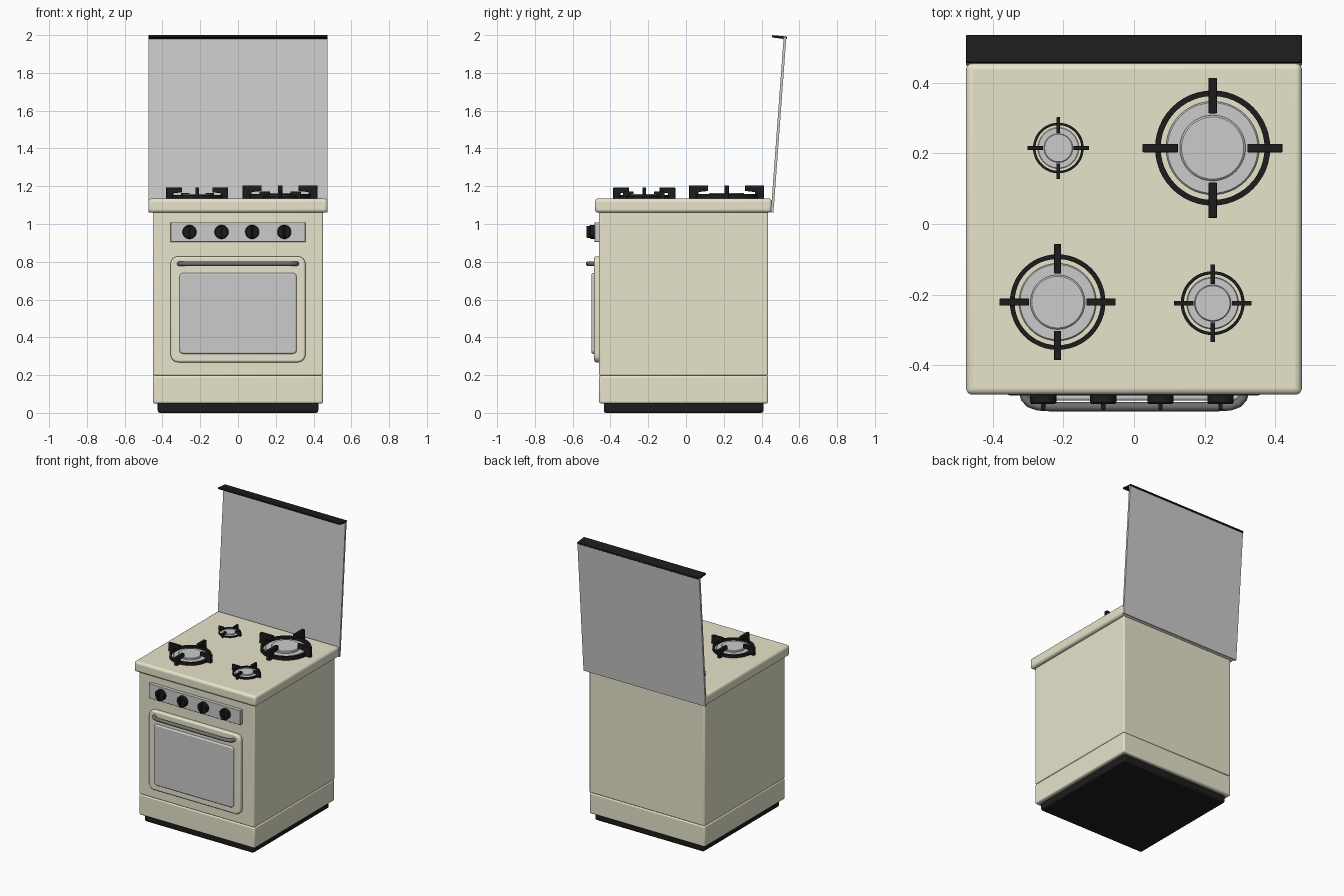
import bpy, bmesh, math
from mathutils import Matrix, Vector

if "Cube" in bpy.data.objects:
    bpy.data.objects.remove(bpy.data.objects["Cube"])


def material(name, color):
    m = bpy.data.materials.new(name)
    m.diffuse_color = (*color, 1)
    m.use_nodes = True
    m.node_tree.nodes["Principled BSDF"].inputs["Base Color"].default_value = m.diffuse_color
    return m


CREAM = material("cream_enamel", (0.80, 0.78, 0.60))
BLACK = material("black_iron", (0.012, 0.012, 0.012))
STEEL = material("dark_steel", (0.16, 0.16, 0.16))


def finish(name, bm, mat=None, bevel=0.0, segments=3):
    bmesh.ops.recalc_face_normals(bm, faces=bm.faces)
    me = bpy.data.meshes.new(name)
    bm.to_mesh(me)
    bm.free()
    ob = bpy.data.objects.new(name, me)
    bpy.context.collection.objects.link(ob)
    if mat:
        me.materials.append(mat)
    if bevel:
        b = ob.modifiers.new("bevel", "BEVEL")
        b.width, b.segments = bevel, segments
        b.limit_method, b.angle_limit = "ANGLE", math.radians(40)
    bpy.ops.object.select_all(action="DESELECT")
    ob.select_set(True)
    bpy.context.view_layer.objects.active = ob
    bpy.ops.object.shade_smooth_by_angle(angle=math.radians(35))
    return ob


def add_box(bm, lo, hi):
    lo, hi = Vector(lo), Vector(hi)
    mtx = Matrix.Translation((lo + hi) / 2) @ Matrix.Diagonal((*(hi - lo), 1))
    bmesh.ops.create_cube(bm, size=1, matrix=mtx)


def box(name, lo, hi, mat=None, bevel=0.0, segments=3):
    bm = bmesh.new()
    add_box(bm, lo, hi)
    return finish(name, bm, mat, bevel, segments)


def prism(bm, points, offset):
    face = bm.faces.new([bm.verts.new(p) for p in points])
    ret = bmesh.ops.extrude_face_region(bm, geom=[face], use_keep_orig=True)
    verts = [v for v in ret["geom"] if isinstance(v, bmesh.types.BMVert)]
    bmesh.ops.translate(bm, verts=verts, vec=offset)


def front_plate(name, hx, z0, z1, r, y_front, y_back, mat=None, bevel=0.005):
    """Plate with rounded corners facing -y."""
    pts = []
    for i, (sx, cz) in enumerate([(1, z1 - r), (-1, z1 - r), (-1, z0 + r), (1, z0 + r)]):
        for k in range(7):
            a = math.radians(90 * i + 15 * k)
            pts.append((sx * (hx - r) + r * math.cos(a), y_front, cz + r * math.sin(a)))
    bm = bmesh.new()
    prism(bm, pts, (0, y_back - y_front, 0))
    return finish(name, bm, mat, bevel)


def lathe(name, profile, loc, mat=None, closed=False, steps=48, rot=Matrix()):
    """Spin (radius, height) points about the local z axis."""
    bm = bmesh.new()
    vs = [bm.verts.new((r, 0, z)) for r, z in profile]
    es = [bm.edges.new(p) for p in zip(vs, vs[1:] + vs[:1] if closed else vs[1:])]
    bmesh.ops.spin(bm, geom=vs + es, cent=(0, 0, 0), axis=(0, 0, 1),
                   angle=math.tau, steps=steps, use_merge=True)
    bmesh.ops.remove_doubles(bm, verts=bm.verts, dist=1e-5)
    bmesh.ops.transform(bm, matrix=Matrix.Translation(loc) @ rot, verts=bm.verts)
    return finish(name, bm, mat)


# Cabinet
box("base_plinth", (-0.425, -0.435, 0), (0.425, 0.41, 0.07), BLACK, 0.012)
box("lower_drawer", (-0.45, -0.46, 0.05), (0.45, 0.435, 0.197), CREAM, 0.01)
box("body", (-0.45, -0.46, 0.197), (0.45, 0.435, 1.07), CREAM, 0.008)
box("cooktop", (-0.475, -0.483, 1.06), (0.475, 0.455, 1.135), CREAM, 0.018, 4)

# Oven door, window and control panel
front_plate("oven_door", 0.357, 0.268, 0.828, 0.04, -0.486, -0.45, CREAM, 0.01)
front_plate("oven_window", 0.31, 0.313, 0.74, 0.02, -0.50, -0.47, None, 0.008)
box("control_panel", (-0.357, -0.484, 0.905), (0.357, -0.45, 1.008), None, 0.003)

# Door handle: bent bar
cu = bpy.data.curves.new("door_handle_path", "CURVE")
cu.dimensions, cu.bevel_depth, cu.bevel_resolution = "3D", 0.013, 3
cu.use_fill_caps = True
path = [(0.312, -0.475), (0.308, -0.493), (0.295, -0.507), (0.272, -0.515), (0.24, -0.517)]
path = [(-x, y) for x, y in path] + path[::-1]
sp = cu.splines.new("POLY")
sp.points.add(len(path) - 1)
for p, (x, y) in zip(sp.points, path):
    p.co = (x, y, 0.79, 1)
sp.use_smooth = True
handle = bpy.data.objects.new("door_handle", cu)
bpy.context.collection.objects.link(handle)
cu.materials.append(STEEL)

# Knobs with grip bars
for i, x in enumerate((-0.257, -0.087, 0.075, 0.245)):
    lathe(f"knob_{i + 1}", [(0, 0), (0.037, 0), (0.037, 0.024), (0.033, 0.029), (0, 0.029)],
          (x, -0.481, 0.958), BLACK, steps=32, rot=Matrix.Rotation(math.pi / 2, 4, "X"))
    box(f"knob_grip_{i + 1}", (x - 0.006, -0.526, 0.926), (x + 0.006, -0.5, 0.99), BLACK, 0.003, 2)


def burner(tag, x, y, s):
    """Burner head and pan support, s scales the largest size."""
    loc = (x, y, 1.133)
    head = [(0, 0), (0.132, 0), (0.132, 0.014), (0.128, 0.018), (0.093, 0.018),
            (0.093, 0.028), (0.088, 0.032), (0, 0.032)]
    lathe("burner_" + tag, [(r * s, z * s) for r, z in head], loc)
    ring = [(0.147, 0.002), (0.163, 0.002), (0.163, 0.026), (0.147, 0.026)]
    lathe("grate_ring_" + tag, [(r * s, z * s) for r, z in ring], loc, BLACK, closed=True)
    # four hooked fingers
    arm = [(0.150, 0), (0.198, 0), (0.198, 0.072), (0.098, 0.072), (0.098, 0.042), (0.150, 0.036)]
    bm = bmesh.new()
    for k in range(4):
        rot = Matrix.Rotation(k * math.pi / 2, 3, "Z")
        pts = [rot @ Vector((r, -0.012, z)) * s + Vector(loc) for r, z in arm]
        prism(bm, pts, rot @ Vector((0, 0.024 * s, 0)))
    finish("grate_fingers_" + tag, bm, BLACK, 0.002 * s, 2)


burner("back_right", 0.2225, 0.215, 1.0)
burner("front_left", -0.216, -0.221, 0.83)
burner("front_right", 0.2225, -0.224, 0.555)
burner("back_left", -0.214, 0.215, 0.44)

# Tilted glass lid with a hooked edge trim
bm = bmesh.new()
prism(bm, [(-0.475, 0.449, 1.06), (-0.475, 0.463, 1.06),
           (-0.475, 0.531, 1.988), (-0.475, 0.517, 1.988)], (0.95, 0, 0))
finish("glass_lid", bm)
bm = bmesh.new()
prism(bm, [(-0.475, 0.455, 1.988), (-0.475, 0.530, 1.978), (-0.475, 0.535, 1.982),
           (-0.475, 0.534, 1.992), (-0.475, 0.457, 2.0)], (0.95, 0, 0))
finish("lid_trim", bm, BLACK, 0.002, 2)
